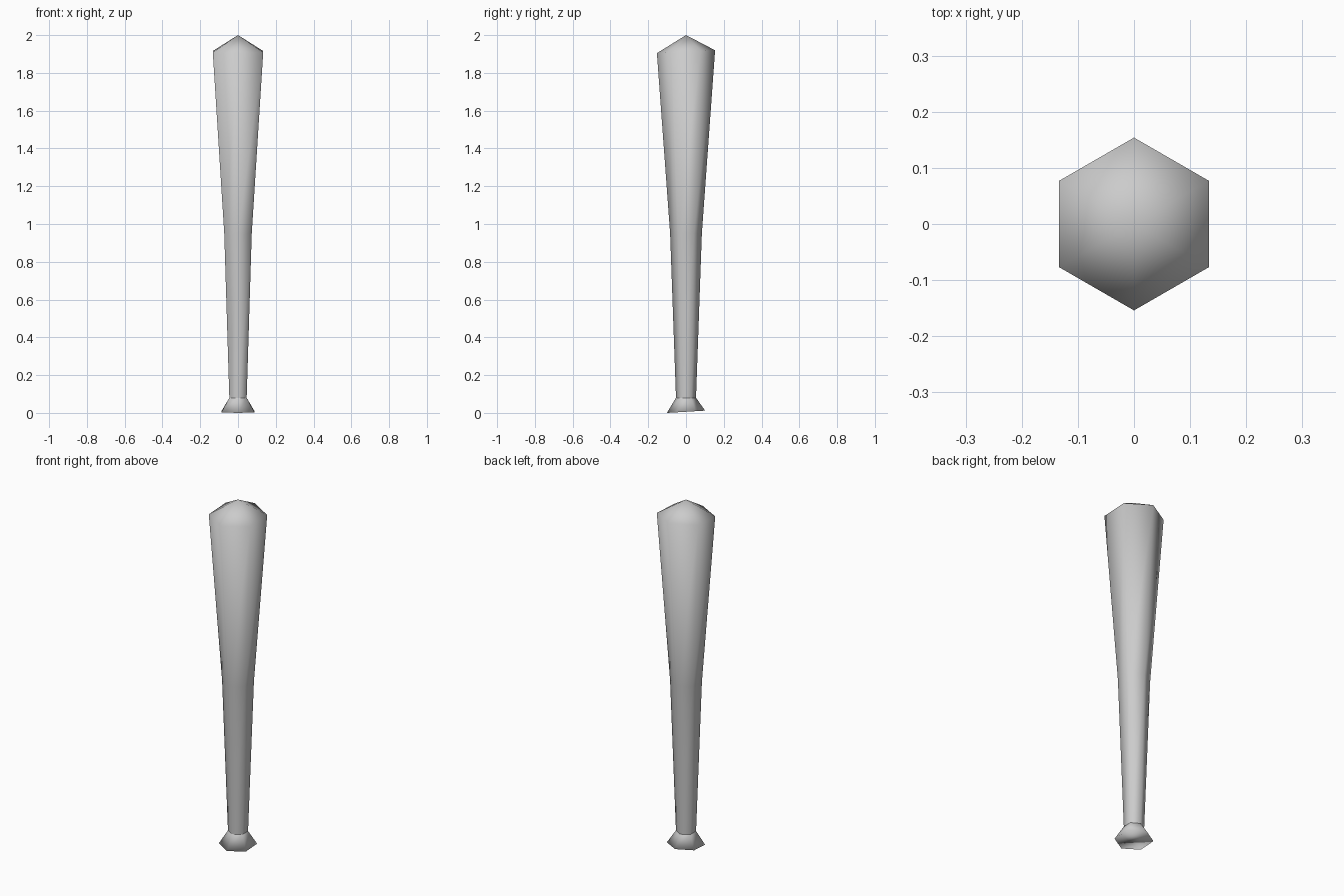
import bpy
import bmesh
from math import cos, sin, pi

default = bpy.data.objects.get("Cube")
if default:
    bpy.data.objects.remove(default, do_unlink=True)

SIDES = 6

grey = bpy.data.materials.new("plain_grey")
grey.use_nodes = True
colour = (0.6, 0.6, 0.6, 1)
grey.diffuse_color = colour
grey.node_tree.nodes["Principled BSDF"].inputs["Base Color"].default_value = colour


def lathe(name, rings, tip=None, base=False):
    """Six-sided turned part; each ring is (radius, height, slope along y)."""
    bm = bmesh.new()
    loops = []
    for radius, height, slope in rings:
        loop = []
        for i in range(SIDES):
            a = pi / 2 + 2 * pi * i / SIDES
            y = radius * sin(a)
            loop.append(bm.verts.new((radius * cos(a), y, height + slope * y)))
        loops.append(loop)
    for low, high in zip(loops, loops[1:]):
        for i in range(SIDES):
            j = (i + 1) % SIDES
            bm.faces.new((low[i], low[j], high[j], high[i]))
    if tip:
        peak = bm.verts.new((0, 0, tip))
        for i in range(SIDES):
            bm.faces.new((loops[-1][i], loops[-1][(i + 1) % SIDES], peak))
    if base:
        bm.faces.new(list(reversed(loops[0])))
    for face in bm.faces:
        face.smooth = True
    mesh = bpy.data.meshes.new(name)
    bm.to_mesh(mesh)
    bm.free()
    mesh.materials.append(grey)
    obj = bpy.data.objects.new(name, mesh)
    bpy.context.collection.objects.link(obj)
    return obj


# Flared knob at the foot, its underside slightly tilted
lathe("end_knob", [(0.101, 0.006, 0.06), (0.053, 0.08, 0)], base=True)

# Handle widening into the barrel, closed by a shallow pointed cap
lathe("tapered_shaft",
      [(0.053, 0.08, 0), (0.084, 0.95, 0.02), (0.154, 1.912, 0.05)],
      tip=2.0)
